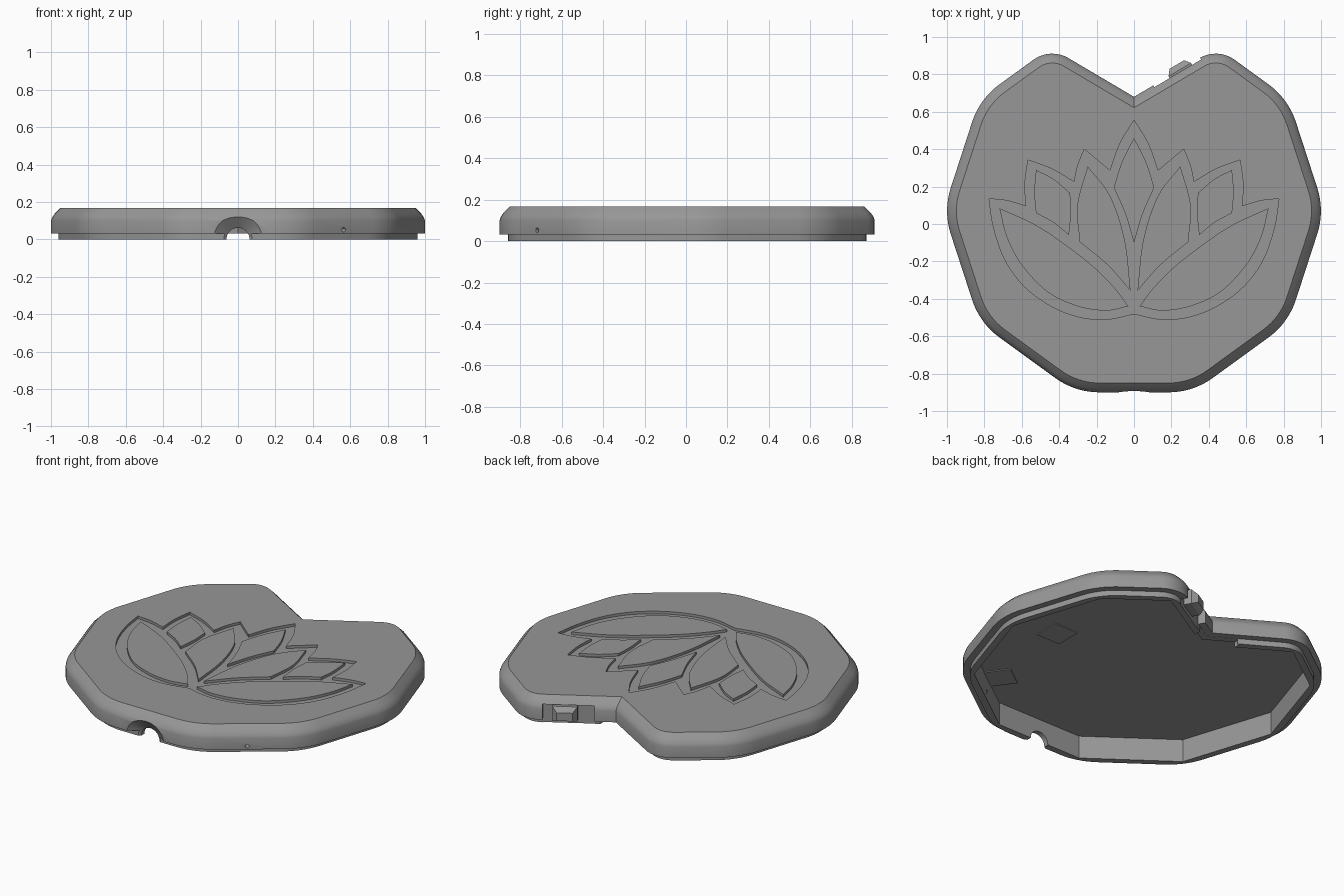
import bpy, bmesh, math
from mathutils import Vector, Matrix

if "Cube" in bpy.data.objects:
    bpy.data.objects.remove(bpy.data.objects["Cube"])

grey = bpy.data.materials.new("plain_grey")
grey.diffuse_color = (0.31, 0.31, 0.31, 1)
grey.use_nodes = True
grey.node_tree.nodes["Principled BSDF"].inputs["Base Color"].default_value = grey.diffuse_color


def loft(name, rings):
    """Closed solid through equal-length rings of 3D points."""
    bm = bmesh.new()
    vs = [[bm.verts.new(p) for p in r] for r in rings]
    n = len(vs[0])
    for a, b in zip(vs, vs[1:]):
        for i in range(n):
            j = (i + 1) % n
            bm.faces.new((a[i], a[j], b[j], b[i]))
    bm.faces.new(vs[0][::-1])
    bm.faces.new(vs[-1])
    bmesh.ops.recalc_face_normals(bm, faces=bm.faces)
    me = bpy.data.meshes.new(name)
    bm.to_mesh(me)
    bm.free()
    me.materials.append(grey)
    ob = bpy.data.objects.new(name, me)
    bpy.context.collection.objects.link(ob)
    return ob


def prism(name, pts, z0, z1):
    return loft(name, [[(x, y, z) for x, y in pts] for z in (z0, z1)])


def rect(x0, x1, y0, y1):
    return [(x0, y0), (x1, y0), (x1, y1), (x0, y1)]


def activate(ob):
    bpy.ops.object.select_all(action='DESELECT')
    bpy.context.view_layer.objects.active = ob
    ob.select_set(True)


def cut(ob, cutter):
    activate(ob)
    m = ob.modifiers.new("cut", 'BOOLEAN')
    m.operation, m.solver, m.object = 'DIFFERENCE', 'EXACT', cutter
    bpy.ops.object.modifier_apply(modifier=m.name)
    bpy.data.objects.remove(cutter)


# Leaf outline: a decagon with a V notch at the back
def deca(k):
    a = math.radians(36 * k)
    return (1.02 * math.cos(a), 0.07 + 1.02 * math.sin(a), 0.4)


corners = [deca(0), deca(1), (0.447, 0.944, 0.17), (0, 0.68, 0),
           (-0.447, 0.944, 0.17)] + [deca(k) for k in range(4, 10)]


def outline(d, z, rounded=True):
    """Outline moved inward by d, with rounded convex corners."""
    pts, n = [], len(corners)
    for i, (x, y, r) in enumerate(corners):
        c = Vector((x, y))
        e1 = c - Vector(corners[i - 1][:2])
        e2 = Vector(corners[(i + 1) % n][:2]) - c
        n1 = Vector((e1.y, -e1.x)).normalized()
        n2 = Vector((e2.y, -e2.x)).normalized()
        mitre = (n1 + n2) / (1 + n1.dot(n2))
        if not rounded or r == 0:
            pts.append((*(c - d * mitre), z))
            continue
        for k in range(9):
            nrm = n1.lerp(n2, k / 8).normalized()
            pts.append((*(c - r * mitre + (r - d) * nrm), z))
    return pts


# Cover shell with a stepped lip and a softened upper edge
profile = [(0.04, 0), (0.04, 0.033), (0, 0.033), (0, 0.10), (0.006, 0.118),
           (0.02, 0.138), (0.05, 0.168)]
shell = loft("cover_shell", [outline(d, z) for d, z in profile])
cut(shell, loft("cavity", [outline(0.08, z, False) for z in (-0.1, 0.14)]))

# Cable opening at the front, flared outward
cable = []
for y, r in ((-1.0, 0.13), (-0.9, 0.13), (-0.85, 0.062), (-0.7, 0.062)):
    cable.append([(r * math.cos(math.tau * k / 40), y, r * math.sin(math.tau * k / 40))
                  for k in range(40)])
cut(shell, loft("cable_cutter", cable))

# Pin hole in the front right wall
n = Vector((math.cos(math.radians(-54)), math.sin(math.radians(-54)), 0))
t = Vector((-n.y, n.x, 0))
hole = Vector((0.565, -0.718, 0.052))
cut(shell, loft("pin_cutter", [
    [hole + n * s + 0.012 * (math.cos(math.tau * k / 16) * t
     + Vector((0, 0, math.sin(math.tau * k / 16)))) for k in range(16)]
    for s in (0.1, -0.2)]))

# Slot and clasp on the notch wall, in a frame along the wall
u = Vector((0.861, 0.509, 0))
out = Vector((-0.509, 0.861, 0))
base = Vector((0.245, 0.825, 0))


def wall_box(name, steps):
    return loft(name, [[base + u * s + out * w + Vector((0, 0, z)) for s, z in
                        ((s0, z0), (s1, z0), (s1, z1), (s0, z1))]
                       for w, s0, s1, z0, z1 in steps])


cut(shell, wall_box("slot_cutter", [(-0.045, -0.165, 0.126, -0.1, 0.125),
                                    (0.06, -0.165, 0.126, -0.1, 0.125)]))
wall_box("clasp", [(-0.05, -0.07, 0.07, 0.03, 0.12), (0, -0.07, 0.07, 0.03, 0.12),
                   (0.032, -0.045, 0.045, 0.045, 0.095)])
cut(shell, prism("lip_cutter", rect(-0.16, 0.1, 0.5, 0.72), -0.1, 0.032))


# Lotus engraving: smooth runs joined at sharp corners
def smooth(run, steps=6):
    p = [Vector(q) for q in run]
    if len(p) == 2:
        return p[:1]
    p = [2 * p[0] - p[1]] + p + [2 * p[-1] - p[-2]]
    res = []
    for a, b, c, d in zip(p, p[1:], p[2:], p[3:]):
        for k in range(steps):
            f = k / steps
            res.append(0.5 * (2 * b + (c - a) * f + (2 * a - 5 * b + 4 * c - d) * f * f
                              + (3 * b - a - 3 * c + d) * f ** 3))
    return res


def path(runs):
    return [tuple(q) for r in runs for q in smooth(r)]


def mirrored(pts):
    return [(-x, y) for x, y in pts]


half = path([
    [(0, 0.555), (0.075, 0.43), (0.128, 0.285)],
    [(0.128, 0.285), (0.2, 0.345), (0.265, 0.40)],
    [(0.265, 0.40), (0.3, 0.315), (0.32, 0.225)],
    [(0.32, 0.225), (0.44, 0.295), (0.567, 0.342)],
    [(0.567, 0.342), (0.583, 0.215), (0.577, 0.095)],
    [(0.577, 0.095), (0.68, 0.125), (0.775, 0.135)],
    [(0.775, 0.135), (0.75, -0.02), (0.69, -0.19), (0.59, -0.33), (0.45, -0.435),
     (0.3, -0.495), (0.15, -0.51), (0, -0.48)]]) + [(0, -0.48)]
FLOOR, TOP = 0.152, 0.168
cut(shell, prism("lotus_cutter", half + mirrored(half[1:-1])[::-1], FLOOR, 0.3))

centre = path([[(0, 0.46), (0.065, 0.33), (0.108, 0.195)],
               [(0.108, 0.195), (0.045, 0.05), (0, -0.10)]]) + [(0, -0.10)]
prism("centre_petal", centre + mirrored(centre[1:-1])[::-1], FLOOR, TOP)
petals = {
    "inner_petal": [[(0.248, 0.308), (0.128, 0.15), (0.05, -0.085), (0.018, -0.358)],
                    [(0.018, -0.358), (0.14, -0.22), (0.29, -0.096)],
                    [(0.29, -0.096), (0.303, 0.1), (0.248, 0.308)]],
    "side_petal": [[(0.524, 0.289), (0.43, 0.24), (0.342, 0.166)],
                   [(0.342, 0.166), (0.337, 0.06), (0.348, -0.059)],
                   [(0.348, -0.059), (0.43, 0.007), (0.524, 0.059)],
                   [(0.524, 0.059), (0.533, 0.17), (0.524, 0.289)]],
    "lower_petal": [[(0.72, 0.085), (0.5, -0.02), (0.25, -0.2), (0.11, -0.335), (0.03, -0.44)],
                    [(0.03, -0.44), (0.15, -0.463), (0.3, -0.44), (0.46, -0.365),
                     (0.6, -0.22), (0.68, -0.07), (0.72, 0.085)]]}
for name, runs in petals.items():
    pts = path(runs)
    prism(name + "_right", pts, FLOOR, TOP)
    prism(name + "_left", mirrored(pts), FLOOR, TOP)

# Thin square pads under the ceiling
for name, x, y, a in (("ceiling_pad", 0.54, -0.02, 0), ("corner_pad", 0.47, -0.6, 36)):
    rot = Matrix.Rotation(math.radians(a), 2)
    sq = [tuple(rot @ Vector(p) + Vector((x, y))) for p in rect(-0.08, 0.08, -0.08, 0.08)]
    prism(name, sq, 0.135, 0.141)

activate(shell)
bpy.ops.object.shade_smooth_by_angle(angle=math.radians(30))
